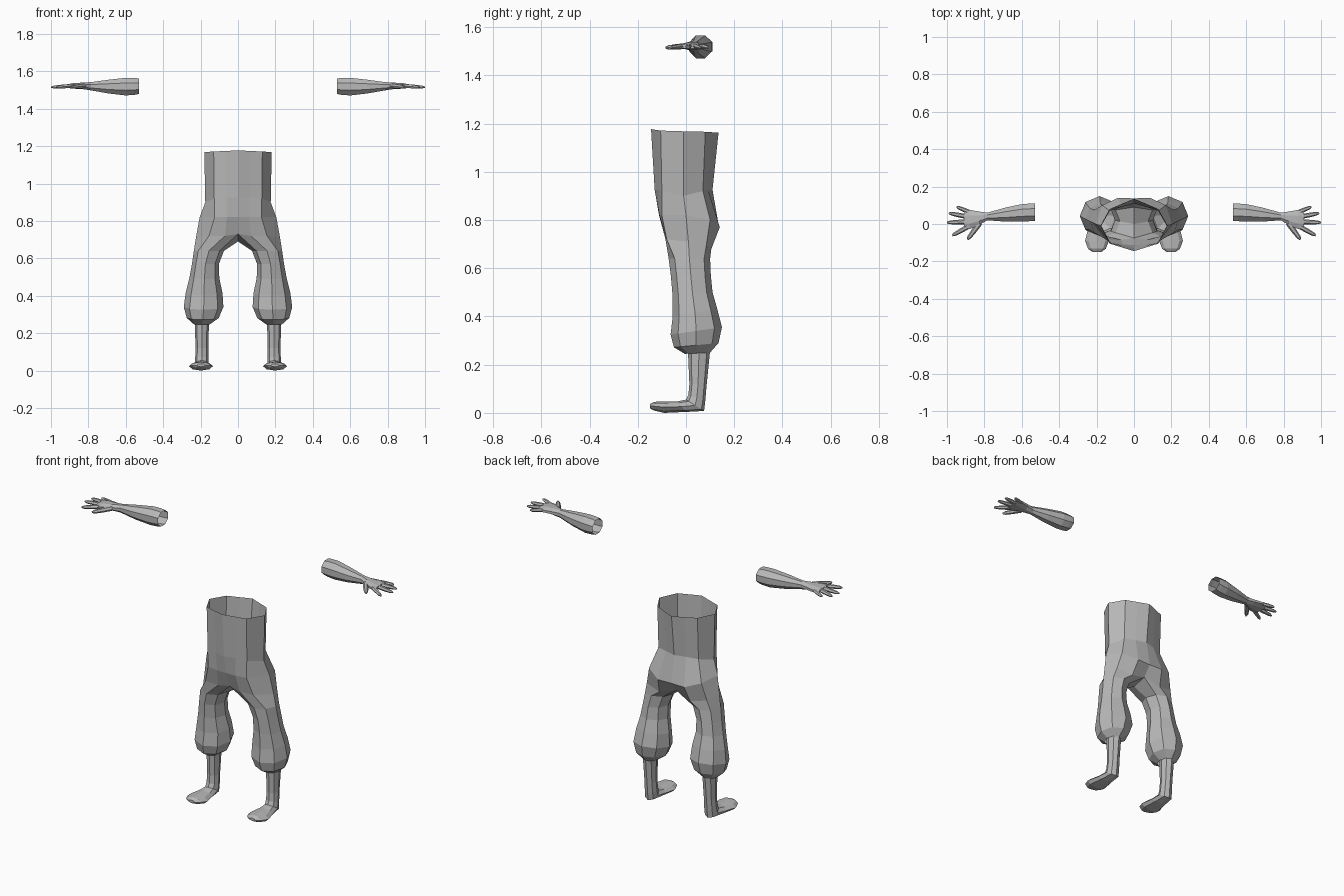
import bpy, bmesh, math
from mathutils import Vector

grey = bpy.data.materials.new("plain_grey")
grey.diffuse_color = (0.48, 0.48, 0.48, 1)


def ring(c, u, v, n=8, start=0.0):
    """Points of an ellipse with centre c and half axes u, v."""
    c, u, v = Vector(c), Vector(u), Vector(v)
    return [c + u * math.cos(start + k * math.tau / n) + v * math.sin(start + k * math.tau / n)
            for k in range(n)]


def skin(bm, a, b, closed=True):
    """Bridge two rows of vertices."""
    n = len(a)
    for i in range(n if closed else n - 1):
        j = (i + 1) % n
        bm.faces.new((a[i], a[j], b[j], b[i]))


def loft(bm, rings, cap_start=False, cap_end=False):
    rows = [[bm.verts.new(p) for p in r] for r in rings]
    for a, b in zip(rows, rows[1:]):
        skin(bm, a, b)
    if cap_start:
        bm.faces.new(rows[0][::-1])
    if cap_end:
        bm.faces.new(rows[-1])
    return rows


def finish(bm, name, mirrored=True):
    bmesh.ops.recalc_face_normals(bm, faces=bm.faces)
    me = bpy.data.meshes.new(name)
    bm.to_mesh(me)
    bm.free()
    me.materials.append(grey)
    ob = bpy.data.objects.new(name, me)
    bpy.context.collection.objects.link(ob)
    if mirrored:
        m = ob.modifiers.new("mirror", 'MIRROR')
        m.merge_threshold = 0.002
    return ob


# Trousers: right half, open waist running into a leg
bm = bmesh.new()
waist_rows = [
    [(0, -.145, 1.177), (.065, -.125, 1.174), (.13, -.105, 1.171), (.18, -.01, 1.168),
     (.13, .08, 1.166), (.065, .108, 1.164), (0, .135, 1.163)],
    [(0, -.13, .925), (.063, -.115, .925), (.127, -.1, .92), (.175, -.01, .9),
     (.13, .07, .92), (.065, .092, .925), (0, .11, .925)],
    [(0, -.112, .82), (.06, -.11, .82), (.125, -.1, .82), (.205, 0, .82),
     (.17, .1, .8), (.085, .14, .77), (0, .137, .77)],
    [(0, -.075, .73), (.07, -.085, .72), (.155, -.08, .72), (.225, .01, .71),
     (.195, .085, .7), (.1, .105, .68), (0, .09, .71)],
]
rows = [[bm.verts.new(p) for p in r] for r in waist_rows]
for a, b in zip(rows, rows[1:]):
    skin(bm, a, b, closed=False)
crotch = bm.verts.new((0, 0, .69))
# leg rings: inner x, outer x, front y, back y, front z, back z
legs = [(.075, .236, -.072, .100, .64, .64),
        (.102, .246, -.063, .103, .57, .57),
        (.100, .260, -.056, .110, .49, .50),
        (.083, .280, -.055, .130, .40, .43),
        (.078, .290, -.064, .149, .325, .355),
        (.103, .274, -.050, .135, .272, .29),
        (.150, .236, -.005, .100, .245, .25)]
last = rows[-1] + [crotch]
for xi, xo, yf, yb, zf, zb in legs:
    pts = ring(((xi + xo) / 2, (yf + yb) / 2, (zf + zb) / 2), ((xo - xi) / 2, 0, 0),
               (0, (yb - yf) / 2, (zb - zf) / 2), start=-math.pi * .75)
    new = [bm.verts.new(p) for p in pts]
    skin(bm, last, new)
    last = new
finish(bm, "trousers")

# Shin and foot: front point (y, z), back point (y, z), centre x, half width
bm = bmesh.new()
sections = [(.008, .258, .100, .258, .193, .038),
            (.014, .120, .086, .120, .193, .034),
            (.010, .075, .080, .050, .193, .036),
            (.000, .055, .075, .008, .194, .037),
            (-.035, .048, .000, .004, .196, .047),
            (-.090, .047, -.090, .000, .198, .064),
            (-.132, .046, -.134, .010, .198, .047),
            (-.150, .036, -.150, .020, .198, .022)]
loft(bm, [ring((x, (yf + yb) / 2, (zf + zb) / 2), (w, 0, 0),
               (0, (yb - yf) / 2, (zb - zf) / 2))
          for yf, zf, yb, zb, x, w in sections], cap_end=True)
finish(bm, "shin_and_foot")

# Forearm running into the palm: x, centre y, centre z, half width y, half height z
bm = bmesh.new()
arm = [(.53, .063, 1.520, .050, .045), (.555, .062, 1.519, .051, .049),
       (.60, .060, 1.518, .050, .051), (.69, .050, 1.518, .040, .040),
       (.785, .040, 1.520, .022, .024), (.83, .030, 1.522, .040, .019),
       (.88, .024, 1.522, .056, .016), (.91, .022, 1.521, .055, .011)]
loft(bm, [ring((x, y, z), (0, w, 0), (0, 0, h), start=math.pi / 8)
          for x, y, z, w, h in arm], cap_end=True)
finish(bm, "forearm")

# Fingers and thumb: root x, y and tip x, y, with root radius
bm = bmesh.new()
fingers = [(.885, .066, .948, .092, .012), (.895, .040, .990, .058, .013),
           (.895, .012, 1.0, .008, .013), (.890, -.016, .972, -.062, .013),
           (.825, .005, .890, -.083, .015)]
for x0, y0, x1, y1, r in fingers:
    a, b = Vector((x0, y0, 1.522)), Vector((x1, y1, 1.515))
    side = Vector((-(b - a).y, (b - a).x, 0)).normalized()
    loft(bm, [ring(a.lerp(b, t), side * r * s, (0, 0, r * s * .9), n=6)
              for t, s in ((0, 1), (.45, .95), (.85, .75), (1, .35))],
         cap_start=True, cap_end=True)
finish(bm, "fingers")
